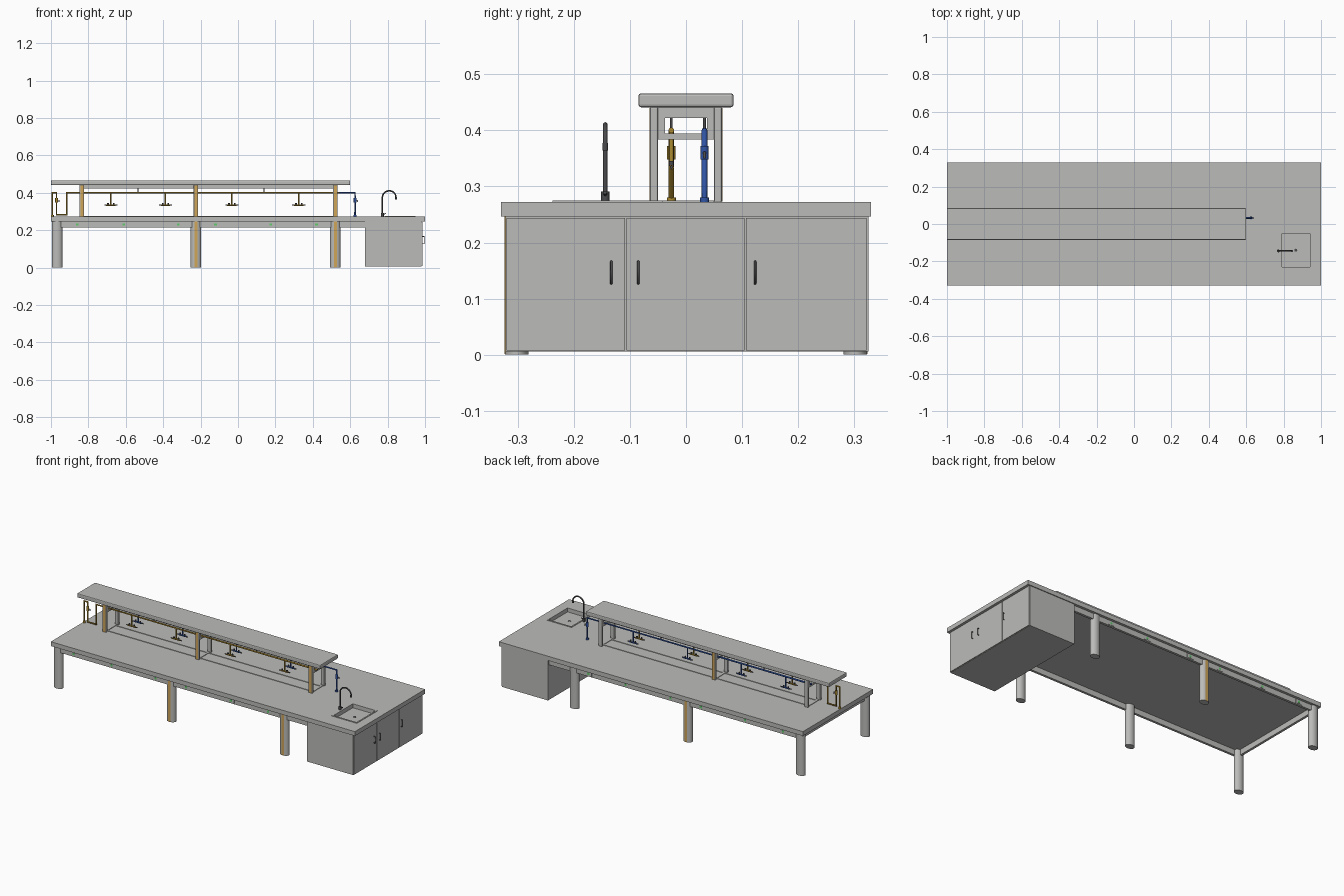
import bpy, math
from mathutils import Vector

if "Cube" in bpy.data.objects:
    bpy.data.objects.remove(bpy.data.objects["Cube"])


def mat(name, r, g, b):
    m = bpy.data.materials.new(name)
    m.diffuse_color = (r, g, b, 1)
    m.use_nodes = True
    m.node_tree.nodes["Principled BSDF"].inputs["Base Color"].default_value = m.diffuse_color
    return m


GREY = mat("light grey", 0.5, 0.5, 0.49)
TAN = mat("tan", 0.62, 0.38, 0.10)
GOLD = mat("gold", 0.42, 0.26, 0.03)
BLUE = mat("blue", 0.03, 0.09, 0.38)
DARK = mat("dark metal", 0.07, 0.07, 0.075)
GREEN = mat("green", 0.12, 0.6, 0.15)


def finish(o, name, m):
    o.name = name
    o.data.materials.clear()
    o.data.materials.append(m)
    return o


def box(name, x0, x1, y0, y1, z0, z1, m=GREY, bevel=0):
    bpy.ops.mesh.primitive_cube_add(size=1, location=((x0 + x1) / 2, (y0 + y1) / 2, (z0 + z1) / 2))
    o = bpy.context.object
    o.scale = (x1 - x0, y1 - y0, z1 - z0)
    bpy.ops.object.transform_apply(location=False, rotation=False)
    if bevel:
        b = o.modifiers.new("bevel", "BEVEL")
        b.width = bevel
        b.segments = 2
    return finish(o, name, m)


def cyl(name, x, y, z0, z1, rx, ry, m=GREY, n=32):
    bpy.ops.mesh.primitive_cylinder_add(vertices=n, radius=1, depth=z1 - z0, location=(x, y, (z0 + z1) / 2))
    o = bpy.context.object
    o.scale = (rx, ry, 1)
    bpy.ops.object.transform_apply(location=False, rotation=False)
    bpy.ops.object.shade_smooth_by_angle()
    return finish(o, name, m)


def pipe(name, pts, r, m):
    c = bpy.data.curves.new(name, "CURVE")
    c.dimensions = "3D"
    c.bevel_depth = r
    c.bevel_resolution = 3
    c.use_fill_caps = True
    s = c.splines.new("POLY")
    s.points.add(len(pts) - 1)
    for p, q in zip(s.points, pts):
        p.co = (*q, 1)
    o = bpy.data.objects.new(name, c)
    bpy.context.collection.objects.link(o)
    return finish(o, name, m)


# Worktop with a sink recess
top = box("worktop", -1, 1, -0.33, 0.33, 0.246, 0.272)
cutter = box("sink_cutter", 0.79, 0.94, -0.23, -0.05, 0.251, 0.30)
cutter.hide_render = True
cut = top.modifiers.new("sink", "BOOLEAN")
cut.operation = "DIFFERENCE"
cut.object = cutter
bpy.context.view_layer.objects.active = top
bpy.ops.object.modifier_apply(modifier="sink")
bpy.data.objects.remove(cutter)
for n, e in (("left", (0.782, 0.79, -0.238, -0.042)), ("right", (0.94, 0.948, -0.238, -0.042)),
             ("front", (0.79, 0.94, -0.238, -0.23)), ("back", (0.79, 0.94, -0.05, -0.042))):
    box("sink_rim_" + n, *e, 0.270, 0.2745)
cyl("sink_drain", 0.865, -0.14, 0.250, 0.2525, 0.008, 0.008, DARK)

# Sink cabinet, doors and handles on the right end
box("sink_cabinet", 0.68, 0.982, -0.322, 0.325, 0.006, 0.247)
for i, (a, b) in enumerate(((-0.32, -0.109), (-0.106, 0.104), (0.107, 0.322))):
    box(f"cabinet_door_{i}", 0.98, 0.987, a, b, 0.008, 0.244)
for i, y in enumerate((-0.133, -0.085, 0.123)):
    pipe(f"door_handle_{i}", [(0.985, y, 0.127), (0.995, y, 0.127), (0.995, y, 0.166), (0.985, y, 0.166)], 0.0022, DARK)

# Legs, the middle and right ones with a tan strip
for side in (-1, 1):
    for i, x in enumerate((-0.967, -0.225, 0.52)):
        y = side * 0.302
        cyl(f"leg_{side}_{i}", x, y, 0, 0.248, 0.028, 0.021)
        if i == 1 or (i == 2 and side < 0):
            box(f"leg_strip_{side}_{i}", x - 0.008, x + 0.008, *sorted((y, y + side * 0.0215)), 0.001, 0.246, TAN)
    # Side aprons with power sockets
    y = side * 0.308
    box(f"apron_{side}", -0.95, 0.68, y - 0.007, y + 0.007, 0.214, 0.248)
    for i, x in enumerate((-0.86, -0.61, -0.32, -0.12, 0.175, 0.42)):
        f = y + side * 0.007
        box(f"socket_plate_{side}_{i}", x - 0.022, x + 0.022, *sorted((f, f + side * 0.002)), 0.219, 0.243)
        box(f"socket_light_{side}_{i}", x - 0.007, x + 0.007, *sorted((f, f + side * 0.003)), 0.225, 0.237, GREEN)
box("end_apron", -0.975, -0.961, -0.295, 0.295, 0.214, 0.248)

# Overhead shelf and its frame
box("upper_shelf", -1, 0.6, -0.085, 0.085, 0.441, 0.466, bevel=0.005)
for side in (-1, 1):
    y = side * 0.057
    box(f"shelf_rail_{side}", -0.83, 0.52, *sorted((side * 0.038, side * 0.05)), 0.422, 0.442)
    box(f"base_strip_{side}", -0.835, 0.52, *sorted((side * 0.036, side * 0.044)), 0.271, 0.275)
    for i, x in enumerate((-0.835, -0.225, 0.52)):
        box(f"post_{side}_{i}", x - 0.012, x + 0.012, y - 0.007, y + 0.007, 0.271, 0.442, bevel=0.003)
        if side < 0 or i == 1:
            f = y + side * 0.007
            box(f"post_strip_{side}_{i}", x - 0.008, x + 0.008, *sorted((f, f + side * 0.001)), 0.273, 0.44, TAN)
        box(f"post_bracket_{side}_{i}", x - 0.008, x + 0.008, *sorted((side * 0.037, side * 0.052)), 0.385, 0.442)
for i, x in enumerate((-0.835, -0.225, 0.52)):
    box(f"cross_beam_low_{i}", x - 0.008, x + 0.008, -0.052, 0.052, 0.384, 0.394)
    box(f"cross_beam_high_{i}", x - 0.008, x + 0.008, -0.052, 0.052, 0.422, 0.442)
    box(f"base_tie_{i}", x - 0.006, x + 0.006, -0.05, 0.05, 0.271, 0.275)

# Gas and water lines
gy, wy, h = -0.026, 0.033, 0.400
pipe("gas_pipe", [(-0.993, gy, 0.27), (-0.993, gy, h), (-0.97, gy, h), (-0.97, gy, 0.282),
                  (-0.915, gy, 0.282), (-0.915, gy, h), (0.54, gy, h)], 0.005, GOLD)
pipe("water_pipe", [(-0.85, wy, h), (0.626, wy, h), (0.626, wy, 0.27)], 0.005, BLUE)
cyl("gas_flange", -0.993, gy, 0.271, 0.28, 0.008, 0.008, GOLD)
cyl("water_flange", 0.626, wy, 0.271, 0.28, 0.008, 0.008, BLUE)
for n, x, y, m in (("gas", -0.97, gy, GOLD), ("water", 0.626, wy, BLUE)):
    cyl(n + "_shutoff", x, y, 0.348, 0.372, 0.0075, 0.0075, m)
    pipe(n + "_shutoff_lever", [(x, y, 0.36), (x + 0.014, y, 0.36), (x + 0.014, y, 0.35)], 0.003, DARK)
for i, x in enumerate((-0.535, 0.14)):
    for y in (gy, wy):
        pipe(f"pipe_hanger_{i}", [(x, y, h), (x, y, 0.443)], 0.0025, DARK)

# Hanging double taps, four stations on each line
for n, y, m in (("gas", gy, GOLD), ("water", wy, BLUE)):
    for i, x in enumerate((-0.68, -0.388, -0.033, 0.325)):
        pipe(f"{n}_drop_{i}", [(x, y, h), (x, y, 0.332)], 0.004, m)
        pipe(f"{n}_tap_bar_{i}", [(x - 0.025, y, 0.334), (x + 0.025, y, 0.334)], 0.0045, m)
        for s in (-1, 1):
            pipe(f"{n}_nozzle_{i}_{s}", [(x + s * 0.022, y, 0.334), (x + s * 0.035, y, 0.334)], 0.003, DARK)
            cyl(f"{n}_tap_knob_{i}_{s}", x + s * 0.015, y, 0.334, 0.345, 0.0045, 0.0045, DARK, 12)

# Gooseneck faucet
fx, fy = 0.772, -0.144
arc = [(fx + 0.0365 - 0.0365 * math.cos(a), fy, 0.374 + 0.0365 * math.sin(a))
       for a in (math.pi * k / 16 for k in range(17))]
pipe("faucet_spout", [(fx, fy, 0.272)] + arc + [(fx + 0.073, fy, 0.365)], 0.004, DARK)
cyl("faucet_base", fx, fy, 0.271, 0.291, 0.0075, 0.0075, DARK)
cyl("faucet_tip", fx + 0.073, fy, 0.364, 0.377, 0.0052, 0.0052, DARK)
pipe("faucet_lever", [(fx, fy, 0.284), (fx + 0.018, fy, 0.289)], 0.003, DARK)
